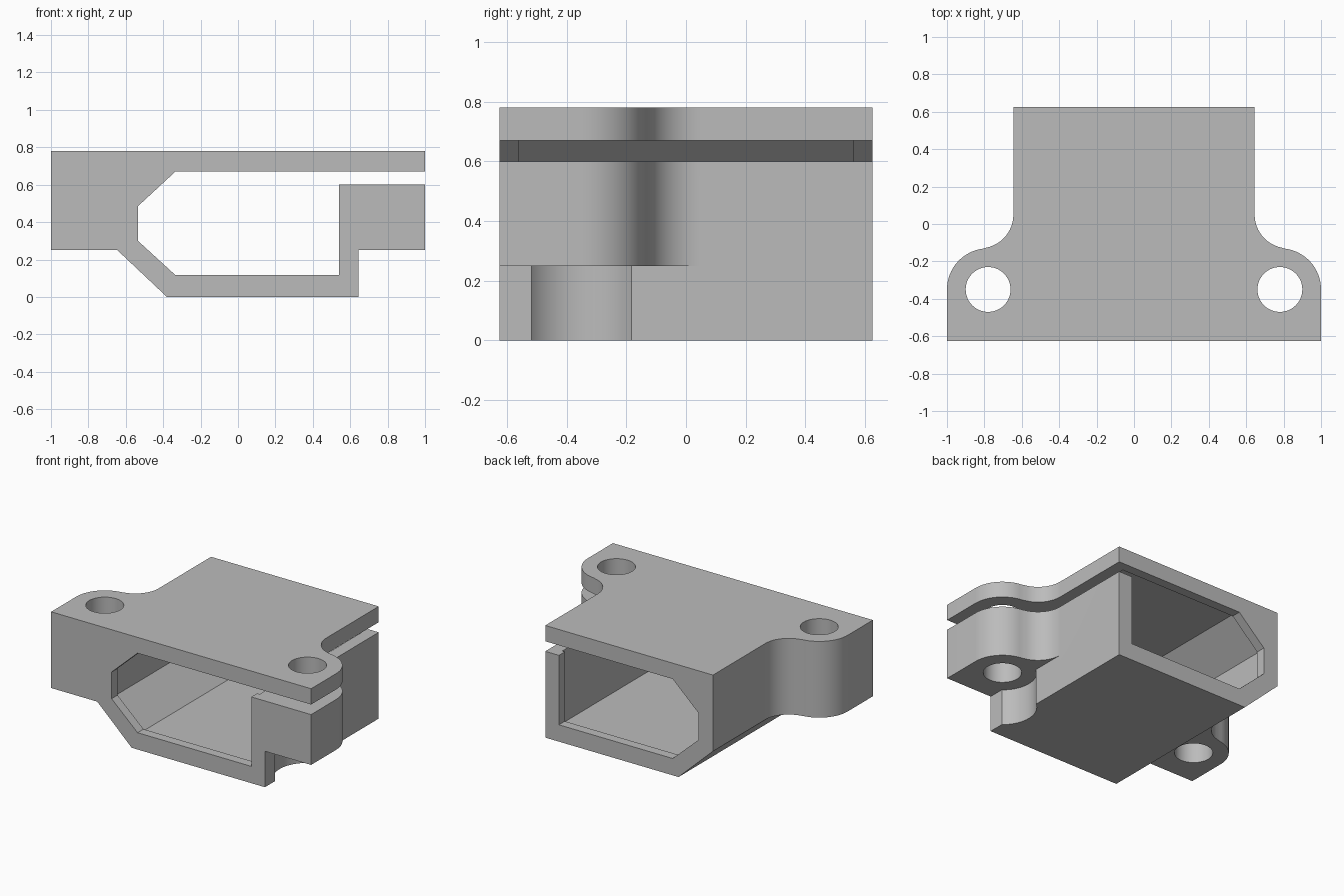
import bpy, bmesh
from math import sin, cos, radians

cube = bpy.data.objects.get("Cube")
if cube:
    bpy.data.objects.remove(cube, do_unlink=True)

grey = bpy.data.materials.new("plain_grey")
grey.use_nodes = True
grey.diffuse_color = (0.5, 0.5, 0.5, 1)
grey.node_tree.nodes["Principled BSDF"].inputs["Base Color"].default_value = (0.5, 0.5, 0.5, 1)


def prism(name, outline, low, high, axis):
    """Extrude a 2D outline along y (outline in xz) or z (outline in xy)."""
    bm = bmesh.new()
    place = (lambda a, b: (a, low, b)) if axis == "y" else (lambda a, b: (a, b, low))
    face = bm.faces.new([bm.verts.new(place(a, b)) for a, b in outline])
    out = bmesh.ops.extrude_face_region(bm, geom=[face])
    verts = [v for v in out["geom"] if isinstance(v, bmesh.types.BMVert)]
    step = (0, high - low, 0) if axis == "y" else (0, 0, high - low)
    bmesh.ops.translate(bm, verts=verts, vec=step)
    bmesh.ops.recalc_face_normals(bm, faces=bm.faces)
    mesh = bpy.data.meshes.new(name)
    bm.to_mesh(mesh)
    bm.free()
    obj = bpy.data.objects.new(name, mesh)
    bpy.context.collection.objects.link(obj)
    mesh.materials.append(grey)
    return obj


def arc(cx, cy, r, start, end, n):
    angles = [radians(start + (end - start) * i / n) for i in range(n + 1)]
    return [(cx + r * cos(a), cy + r * sin(a)) for a in angles]


def combine(target, tool, operation):
    tool.hide_render = True
    mod = target.modifiers.new(operation.lower(), "BOOLEAN")
    mod.object, mod.operation, mod.solver = tool, operation, "EXACT"
    bpy.context.view_layer.objects.active = target
    bpy.ops.object.modifier_apply(modifier=mod.name)
    bpy.data.objects.remove(tool, do_unlink=True)


# Plan outline: block with two rounded screw ears blended into its sides
EAR_X, EAR_Y, SIDE = 0.78, -0.35, 0.645
half = [(1, -0.625)] + arc(EAR_X, EAR_Y, 0.22, 0, 83.6, 16)
half += arc(0.825, 0.05, 0.18, 263.6, 180, 16)[1:] + [(SIDE, 0.625)]
plan = half + [(-x, y) for x, y in reversed(half)]
housing = prism("clamp_housing", plan, 0, 0.78, "z")

# Front outline: raised ears and one chamfered lower edge
front = [(-1.1, 0.25), (-SIDE, 0.25), (-0.38, 0), (SIDE, 0), (SIDE, 0.25),
         (1.1, 0.25), (1.1, 0.9), (-1.1, 0.9)]
combine(housing, prism("front_outline", front, -0.8, 0.8, "y"), "INTERSECT")

# Through opening together with the clamping slot on one side
opening = [(0.54, 0.117), (-0.335, 0.117), (-0.535, 0.3), (-0.535, 0.485),
           (-0.335, 0.67), (1.2, 0.67), (1.2, 0.6), (0.54, 0.6)]
combine(housing, prism("opening_cutter", opening, -0.8, 0.8, "y"), "DIFFERENCE")

# Slightly wider cavity between the end lips
cavity = [(0.56, 0.097), (-0.345, 0.097), (-0.555, 0.29), (-0.555, 0.495),
          (-0.345, 0.69), (0.56, 0.69)]
combine(housing, prism("cavity_cutter", cavity, -0.56, 0.56, "y"), "DIFFERENCE")

# Screw holes through both ears
for side in (-1, 1):
    ring = arc(side * EAR_X, EAR_Y, 0.12, 0, 360, 48)[:-1]
    combine(housing, prism("screw_hole_cutter", ring, 0.1, 0.9, "z"), "DIFFERENCE")

# Screw head clearance in the straight side wall
ring = arc(EAR_X, EAR_Y, 0.215, 0, 360, 64)[:-1]
combine(housing, prism("screw_head_cutter", ring, -0.1, 0.25, "z"), "DIFFERENCE")

# Smooth curves, crisp edges
bpy.ops.object.select_all(action="DESELECT")
housing.select_set(True)
bpy.context.view_layer.objects.active = housing
bpy.ops.object.shade_smooth_by_angle(angle=radians(25))
